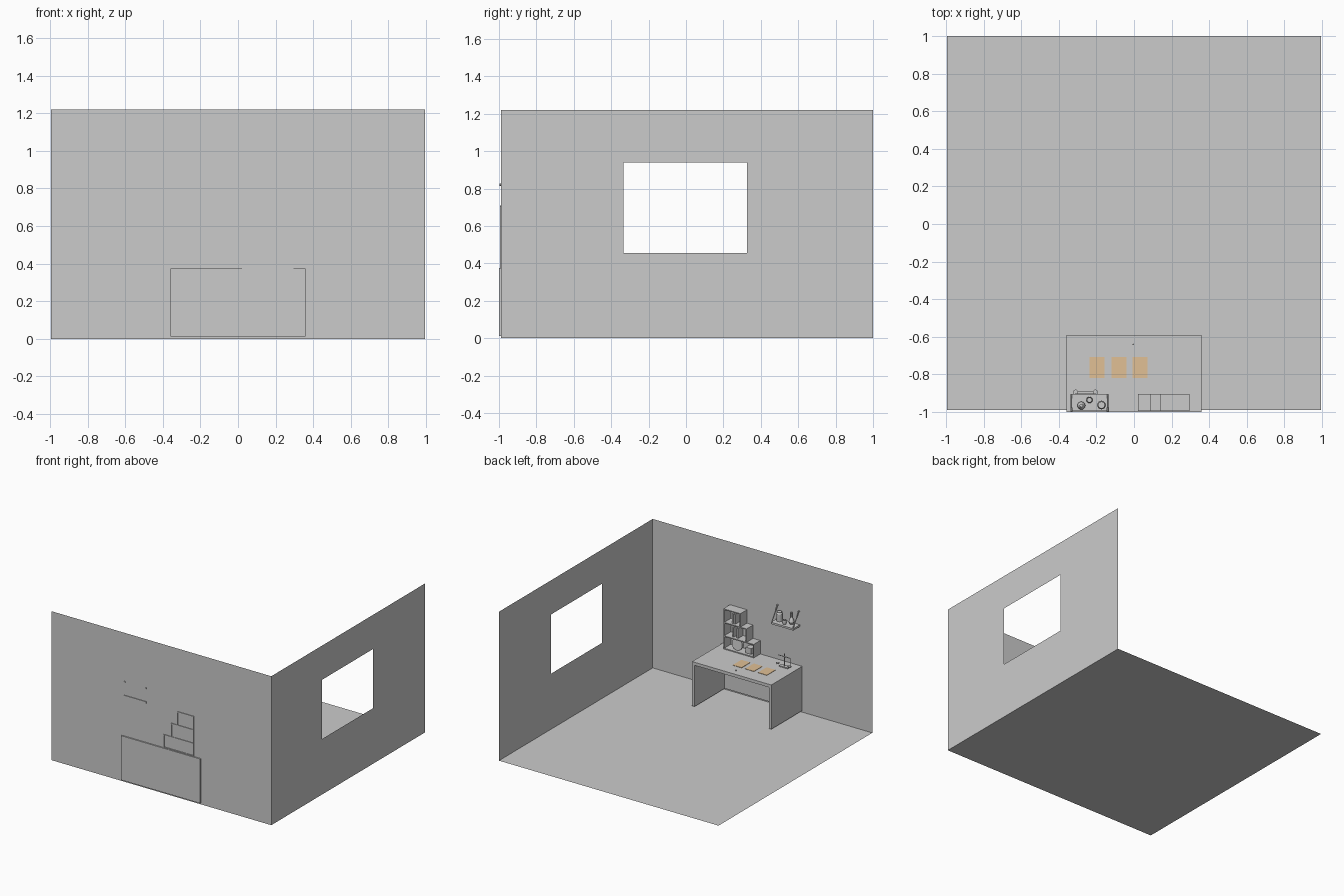
import bpy, bmesh
from math import pi
from mathutils import Vector

if "Cube" in bpy.data.objects:
    bpy.data.objects.remove(bpy.data.objects["Cube"])


def mesh_object(name, verts, faces):
    me = bpy.data.meshes.new(name)
    me.from_pydata(verts, [], faces)
    ob = bpy.data.objects.new(name, me)
    bpy.context.collection.objects.link(ob)
    return ob


def box(name, x0, x1, y0, y1, z0, z1):
    v = [(x, y, z) for x in (x0, x1) for y in (y0, y1) for z in (z0, z1)]
    f = [(0, 1, 3, 2), (4, 6, 7, 5), (0, 4, 5, 1), (2, 3, 7, 6), (0, 2, 6, 4), (1, 5, 7, 3)]
    return mesh_object(name, v, f)


def rod(name, a, b, r, sides=8):
    a, b = Vector(a), Vector(b)
    d = b - a
    bpy.ops.mesh.primitive_cylinder_add(vertices=sides, radius=r, depth=d.length, location=(a + b) / 2)
    ob = bpy.context.object
    ob.name = name
    ob.rotation_euler = d.to_track_quat('Z', 'Y').to_euler()
    bpy.ops.object.shade_smooth_by_angle()
    return ob


def lathe(name, x, y, z, profile, sides=20):
    ob = mesh_object(name, [], [])
    bm = bmesh.new()
    vs = [bm.verts.new((r, 0, h)) for r, h in profile]
    es = [bm.edges.new(p) for p in zip(vs, vs[1:])]
    bmesh.ops.spin(bm, geom=vs + es, cent=(0, 0, 0), axis=(0, 0, 1), angle=2 * pi, steps=sides)
    bmesh.ops.remove_doubles(bm, verts=bm.verts, dist=1e-5)
    bmesh.ops.recalc_face_normals(bm, faces=bm.faces)
    bm.to_mesh(ob.data)
    bm.free()
    ob.location = (x, y, z)
    bpy.context.view_layer.objects.active = ob
    ob.select_set(True)
    bpy.ops.object.shade_smooth_by_angle()
    ob.select_set(False)
    return ob


# Room: floor, plain front wall, right wall with a window opening
W, F, B, H = 0.995, -0.99, 1.0, 1.22
mesh_object("floor", [(-W, F, 0), (W, F, 0), (W, B, 0), (-W, B, 0)], [(0, 1, 2, 3)])
mesh_object("front_wall", [(-W, F, 0), (-W, F, H), (W, F, H), (W, F, 0)], [(3, 2, 1, 0)])
outer = [(W, F, 0), (W, B, 0), (W, B, H), (W, F, H)]
inner = [(W, -0.335, 0.455), (W, 0.325, 0.455), (W, 0.325, 0.94), (W, -0.335, 0.94)]
mesh_object("window_wall", outer + inner,
            [(i, 4 + i, 4 + (i + 1) % 4, (i + 1) % 4) for i in range(4)])

# Desk: top, two side panels, back panel
box("desk_top", -0.36, 0.358, -1.0, -0.59, 0.35, 0.375)
box("desk_side_left", -0.36, -0.337, -1.0, -0.59, 0.012, 0.35)
box("desk_side_right", 0.335, 0.358, -1.0, -0.59, 0.012, 0.35)
box("desk_back", -0.337, 0.335, -1.0, -0.98, 0.012, 0.35)

# Stepped shelf unit: three open tiers, each narrower than the one below
t = 0.008
for i, x0 in enumerate((0.02, 0.085, 0.14)):
    z0, z1 = 0.375 + i * 0.11, 0.485 + i * 0.11
    for part, dims in (("board", (x0, 0.295, z1 - t, z1)),
                       ("side_inner", (x0, x0 + t, z0, z1 - t)),
                       ("side_outer", (0.295 - t, 0.295, z0, z1 - t))):
        box(f"tier_{i + 1}_{part}", dims[0], dims[1], -0.995, -0.905, dims[2], dims[3])
box("tier_base_board", 0.02 + t, 0.295 - t, -0.995, -0.905, 0.375, 0.383)

# Shelf contents: upright books, a plate and a small box
for z, xs in ((0.595, (0.20, 0.218)), (0.485, (0.175, 0.215))):
    for x in xs:
        box("book", x, x + 0.013, -0.985, -0.925, z, z + 0.08)
rod("plate", (0.185, -0.945, 0.432), (0.185, -0.925, 0.434), 0.047, 28)
box("small_box", 0.06, 0.11, -0.98, -0.93, 0.383, 0.43)

# Wall shelf hung on two slanted straps with wall pins
box("wall_shelf", -0.339, -0.136, -0.995, -0.904, 0.695, 0.71)
for x in (-0.333, -0.14):
    rod("shelf_strap", (x, -0.985, 0.82), (x, -0.91, 0.71), 0.004)
    rod("wall_pin", (x, -0.997, 0.82), (x, -0.975, 0.82), 0.006, 10)

# Pots on the wall shelf
lathe("jar", -0.173, -0.963, 0.71,
      [(0, 0), (0.021, 0), (0.023, 0.06), (0.018, 0.068), (0.018, 0.075), (0, 0.075)])
lathe("bottle_vase", -0.28, -0.966, 0.71,
      [(0, 0), (0.014, 0), (0.021, 0.018), (0.015, 0.04), (0.006, 0.055), (0.006, 0.09), (0.009, 0.095), (0, 0.095)])
lathe("small_pot", -0.237, -0.936, 0.71,
      [(0, 0), (0.012, 0), (0.017, 0.02), (0.014, 0.035), (0.011, 0.035), (0.011, 0.01), (0, 0.01)])

# Balance stand on the desk: base, post, beam and two hanging pans
cx, cy = -0.258, -0.905
box("balance_base", cx - 0.04, cx + 0.04, cy - 0.02, cy + 0.015, 0.375, 0.383)
rod("balance_post", (cx, cy, 0.383), (cx, cy, 0.485), 0.004)
rod("balance_beam", (cx - 0.055, cy, 0.46), (cx + 0.055, cy, 0.46), 0.003)
for s in (-1, 1):
    px = cx + s * 0.053
    rod("pan_hanger", (px, cy, 0.46), (px, cy, 0.40), 0.0015, 6)
    rod("balance_pan", (px, cy + 0.01, 0.395), (px, cy + 0.01, 0.401), 0.014, 16)

# Tan cards laid out on the desk, and a small peg near its edge
tan = bpy.data.materials.new("tan_card")
tan.diffuse_color = (0.75, 0.53, 0.30, 1)
tan.use_nodes = True
tan.node_tree.nodes["Principled BSDF"].inputs["Base Color"].default_value = tan.diffuse_color
for x in (-0.197, -0.08, 0.032):
    card = box("card", x - 0.04, x + 0.04, -0.82, -0.708, 0.3752, 0.378)
    card.data.materials.append(tan)
rod("desk_peg", (-0.004, -0.64, 0.375), (-0.004, -0.64, 0.385), 0.004)
